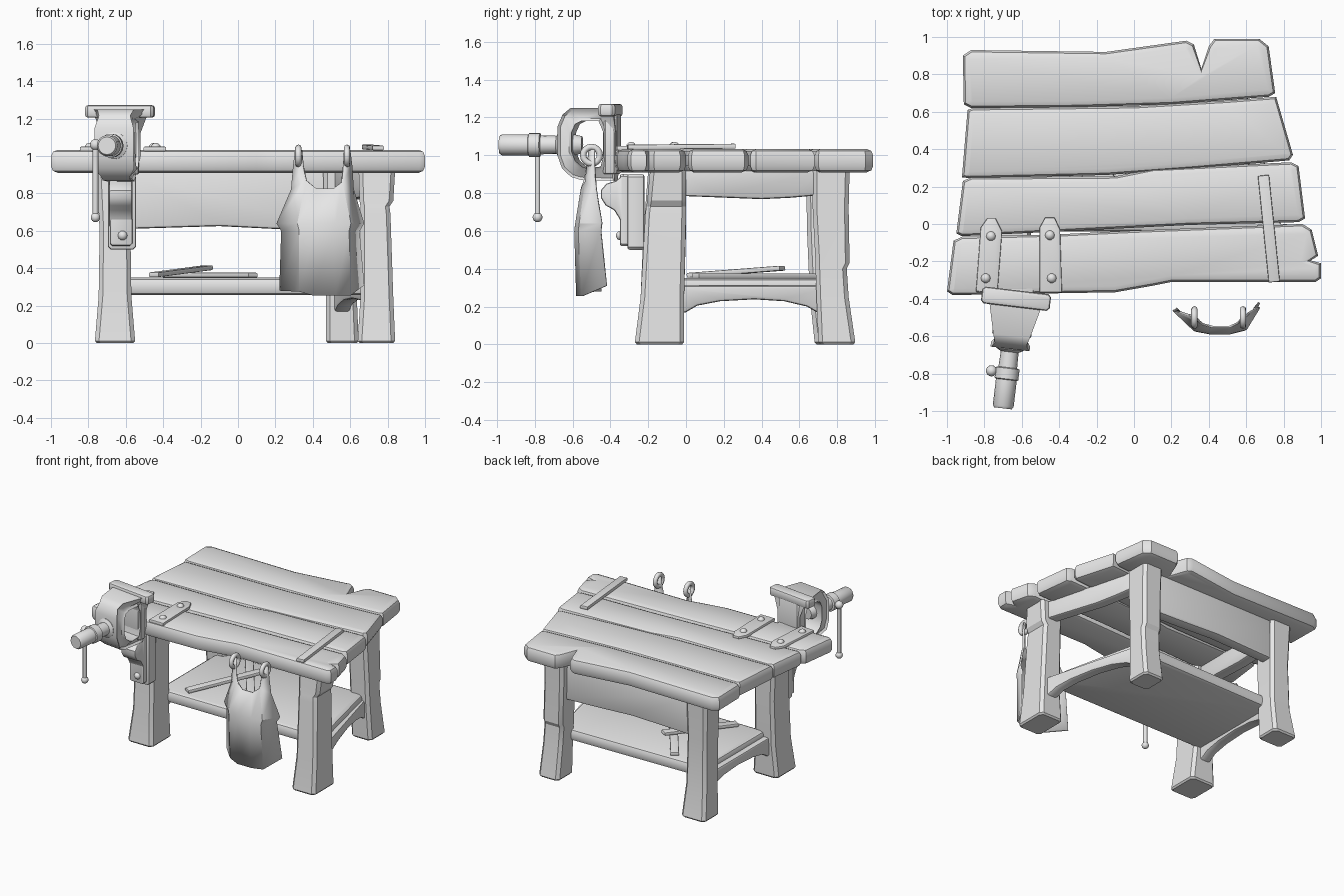
import bpy, bmesh, math
from mathutils import Vector, Matrix

if "Cube" in bpy.data.objects:
    bpy.data.objects.remove(bpy.data.objects["Cube"])

grey = bpy.data.materials.new("plain grey")
grey.diffuse_color = (0.8, 0.8, 0.8, 1)
grey.use_nodes = True
grey.node_tree.nodes["Principled BSDF"].inputs["Base Color"].default_value = grey.diffuse_color


def finish(name, bm, angle=32):
    bmesh.ops.recalc_face_normals(bm, faces=bm.faces)
    me = bpy.data.meshes.new(name)
    bm.to_mesh(me)
    bm.free()
    ob = bpy.data.objects.new(name, me)
    bpy.context.collection.objects.link(ob)
    me.materials.append(grey)
    bpy.ops.object.select_all(action='DESELECT')
    ob.select_set(True)
    bpy.context.view_layer.objects.active = ob
    bpy.ops.object.shade_smooth_by_angle(angle=math.radians(angle))
    return ob


def inset(pts, d):
    """Move a closed outline inwards by d with mitred corners."""
    area = sum(a[0] * b[1] - b[0] * a[1] for a, b in zip(pts, pts[1:] + pts[:1]))
    s = 1 if area > 0 else -1
    out = []
    for i, p in enumerate(pts):
        p = Vector(p)
        e1 = (p - Vector(pts[i - 1])).normalized()
        e2 = (Vector(pts[(i + 1) % len(pts)]) - p).normalized()
        n1, n2 = Vector((-e1.y, e1.x)) * s, Vector((-e2.y, e2.x)) * s
        out.append(p + (n1 + n2) * d / max(0.5, 1 + n1.dot(n2)))
    return out


def loft(name, rings, angle=32):
    bm = bmesh.new()
    vs = [[bm.verts.new(p) for p in r] for r in rings]
    n = len(vs[0])
    for a, b in zip(vs, vs[1:]):
        for i in range(n):
            bm.faces.new((a[i], a[(i + 1) % n], b[(i + 1) % n], b[i]))
    bm.faces.new(vs[0])
    bm.faces.new(vs[-1])
    return finish(name, bm, angle)


AXES = {'z': lambda a, b, h: (a, b, h), 'y': lambda a, b, h: (a, h, b), 'x': lambda a, b, h: (h, a, b)}


def prism(name, pts, h0, h1, b=0.02, axis='z'):
    """Extruded outline with rounded rims."""
    f = AXES[axis]
    steps = [(b, 0), (b * .3, b * .3), (0, b)]
    levels = [(d, h0 + k) for d, k in steps] + [(d, h1 - k) for d, k in reversed(steps)]
    return loft(name, [[f(p[0], p[1], h) for p in inset(pts, d)] for d, h in levels])


def box_pts(x0, x1, y0, y1, c):
    return [(x0 + c, y0), (x1 - c, y0), (x1, y0 + c), (x1, y1 - c),
            (x1 - c, y1), (x0 + c, y1), (x0, y1 - c), (x0, y0 + c)]


def round_bar(name, p, q, profile, n=16):
    """Turned part along p-q; profile is (fraction, radius)."""
    p, q = Vector(p), Vector(q)
    m = (q - p).to_track_quat('Z', 'Y').to_matrix()
    return loft(name, [[p + (q - p) * t + m @ Vector((r * math.cos(a), r * math.sin(a), 0))
                for a in [2 * math.pi * i / n for i in range(n)]] for t, r in profile], 40)


def ball(name, c, r):
    bm = bmesh.new()
    bmesh.ops.create_uvsphere(bm, u_segments=14, v_segments=8, radius=r, matrix=Matrix.Translation(c))
    return finish(name, bm, 60)


def bolt(name, x, y, z, d=(0, 0, 1)):
    p = Vector((x, y, z))
    round_bar(name, p, p + Vector(d) * 0.025, [(0, .026), (.4, .025), (.8, .017), (1, .006)], 10)


# table top planks
planks = [
    [(-.91, .64), (-.915, .90), (-.87, .93), (-.15, .92), (.28, .98), (.32, .96), (.36, .83), (.40, .95),
     (.43, .99), (.67, .99), (.72, .95), (.755, .70), (.72, .68), (.2, .64), (-.3, .625), (-.87, .62)],
    [(-.92, .25), (-.89, .61), (-.86, .62), (0, .63), (.5, .66), (.76, .68), (.85, .37), (.83, .34),
     (.3, .295), (-.15, .262), (-.88, .245)],
    [(-.95, -.05), (-.915, .23), (-.87, .25), (-.1, .255), (.1, .295), (.84, .33), (.88, .31), (.915, .03),
     (.88, .01), (.3, -.005), (-.4, -.04), (-.92, -.065)],
    [(-1, -.36), (-.965, -.09), (-.92, -.068), (-.4, -.055), (0, -.035), (.9, 0), (.95, -.03), (.985, -.17),
     (.945, -.195), (1, -.21), (1, -.29), (.97, -.31), (.2, -.31), (.1, -.33), (-.1, -.365), (-.97, -.38)]]
for i, pts in enumerate(planks):
    prism(f"top_plank_{i + 1}", pts, .91, 1.033, .034)


# legs, as stacked sections (z, x0, x1, y0, y1)
legs = {
    "front_left_leg": [(0, -.765, -.55, -.27, -.02), (.25, -.745, -.57, -.24, -.01), (.6, -.74, -.575, -.225, 0),
                       (.92, -.755, -.57, -.2, 0)],
    "front_right_leg": [(0, .64, .84, -.27, -.01), (.25, .655, .83, -.24, -.01), (.69, .655, .815, -.215, 0),
                        (.73, .655, .81, -.21, 0), (.76, .65, .83, -.205, 0), (.92, .645, .84, -.19, 0)],
    "back_left_leg": [(0, -.765, -.56, .68, .87), (.25, -.745, -.57, .655, .83), (.6, -.74, -.575, .64, .82),
                      (.92, -.75, -.57, .635, .83)],
    "back_right_leg": [(0, .47, .645, .70, .895), (.25, .47, .635, .69, .86), (.40, .465, .63, .685, .85),
                       (.43, .465, .63, .685, .865), (.72, .46, .625, .67, .86), (.92, .455, .625, .67, .865)]}
for name, secs in legs.items():
    z, x0, x1, y0, y1 = secs[0]
    rings = [[(x, y, 0) for x, y in box_pts(x0 + .01, x1 - .01, y0 + .01, y1 - .01, .022)]]
    rings += [[(x, y, max(s[0], .012)) for x, y in box_pts(*s[1:], .022)] for s in secs]
    loft(name, rings, 25)

# back and side rails under the top
prism("back_rail", [(-.60, .61), (-.1, .625), (.2, .61), (.5, .60), (.5, .92), (-.60, .92)], .71, .80, .015, 'y')
rail = [(-.03, .785), (.15, .778), (.4, .768), (.55, .775), (.72, .79), (.72, .92), (-.03, .92)]
arch = [(-.05, .16), (0, .17), (.06, .205), (.18, .228), (.36, .238), (.52, .228), (.64, .20), (.70, .165),
        (.76, .155), (.76, .31), (-.05, .31)]
for side, xf, xb in (("left", -.66, -.66), ("right", .74, .55)):
    for part, pts, w in (("side_rail", rail, .045), ("arched_stretcher", arch, .042)):
        ob = prism(f"{side}_{part}", pts, -w, w, .014, 'x')
        for v in ob.data.vertices:          # slant between the two legs
            v.co.x += xf + (xb - xf) * v.co.y / .72

# shelf and loose sticks
prism("shelf", [(-.66, -.04), (.73, -.04), (.715, .1), (.57, .74), (-.66, .72)], .257, .35, .03)


def stick(name, p, q, w=.06, t=.026):
    p, q = Vector(p), Vector(q)
    d = q - p
    ob = prism(name, [(0, -w / 2), (d.length, -w / 2), (d.length, w / 2), (0, w / 2)], 0, t, .006)
    x = d.normalized()
    y = Vector((0, 0, 1)).cross(x).normalized()
    ob.data.transform(Matrix.Translation(p) @ Matrix((x, y, x.cross(y))).transposed().to_4x4())


stick("shelf_stick_flat", (-.38, .68, .35), (.08, .05, .35))
stick("shelf_stick_leaning", (-.45, .02, .352), (-.16, .51, .39))
stick("top_stick", (.75, -.31, 1.03), (.692, .26, 1.035))

# metal straps with bolts
strap1 = [(-.845, -.36), (-.73, -.37), (-.705, -.04), (-.74, .03), (-.785, .03), (-.82, -.02)]
strap2 = [(-.505, -.365), (-.385, -.365), (-.395, -.03), (-.425, .035), (-.475, .035), (-.505, -.02)]
for i, pts in enumerate((strap1, strap2)):
    prism(f"strap_{i + 1}", pts, 1.025, 1.05, .006)
for i, (x, y) in enumerate([(-.765, -.065), (-.793, -.29), (-.45, -.06), (-.44, -.29)]):
    bolt(f"strap_bolt_{i + 1}", x, y, 1.045)

# vise, built straight and then turned slightly about the jaw
parts = []
outer = [(-.37, 1.25), (-.60, 1.25), (-.645, 1.215), (-.67, 1.15), (-.67, 1.0), (-.645, .93), (-.60, .885),
         (-.55, .87), (-.37, .865), (-.36, 1.0), (-.36, 1.12)]
inner = [(-.45, 1.18), (-.545, 1.18), (-.575, 1.165), (-.595, 1.12), (-.595, 1.02), (-.575, .97), (-.54, .94),
         (-.51, .93), (-.44, .94), (-.425, 1.0), (-.425, 1.12)]
bm = bmesh.new()


def half_width(y, z):
    top = .155 - .075 * min(1, max(0, (-y - .42) / .24))
    return top if z > 1.2 else .105 if z > .9 else .075


loops = []
for s, rim in ((-1, 0), (-1, 1), (1, 1), (1, 0)):
    loops.append([[bm.verts.new((s * (half_width(*p) - (0 if rim else .014)) * 1.0, p[0], p[1]))
                   for p in (inset(o, 0 if rim else (.014 if o is outer else -.014)))] for o in (outer, inner)])
n = len(outer)
for i in range(n):
    j = (i + 1) % n
    for a, b in zip(loops, loops[1:]):
        for k in (0, 1):
            bm.faces.new((a[k][i], a[k][j], b[k][j], b[k][i]))
    for a in (loops[0], loops[-1]):
        bm.faces.new((a[0][i], a[0][j], a[1][j], a[1][i]))
parts.append(finish("vise_frame", bm, 40))
parts.append(prism("vise_jaw", box_pts(-.185, .185, -.445, -.355, .015), 1.205, 1.272, .016))
parts.append(prism("vise_neck", box_pts(-.10, .10, -.43, -.355, .015), .9, 1.22, .012))
parts.append(prism("vise_clamp_pad", box_pts(-.09, .09, -.38, -.30, .012), .93, 1.03, .012))
parts.append(round_bar("vise_screw", (0, -.55, 1.055), (0, -.99, 1.055),
             [(0, .045), (.25, .072), (.28, .072), (.31, .048), (.5, .05), (.51, .064), (.64, .064), (.65, .056),
              (.97, .056), (1, .047)]))
for ob in parts:
    ob.data.transform(Matrix.Translation((-.625, -.35, 0)) @ Matrix.Rotation(math.radians(-6.8), 4, 'Z')
                      @ Matrix.Translation((0, .35, 0)))
round_bar("vise_handle", (-.762, -.785, .67), (-.762, -.785, 1.07), [(0, .015), (1, .015)], 10)
ball("handle_bottom_knob", (-.762, -.785, .672), .026)
ball("handle_top_knob", (-.762, -.785, 1.06), .03)

# vise bracket on the front left leg
prism("bracket_back_plate", box_pts(-.695, -.545, .5, .9, .015), -.31, -.22, .012, 'y')
prism("bracket_plate", box_pts(-.685, -.565, .52, .9, .012), -.35, -.30, .01, 'y')
prism("bracket_hook", [(-.33, .9), (-.37, .865), (-.42, .85), (-.45, .815), (-.45, .775), (-.425, .735),
                       (-.38, .71), (-.355, .67), (-.33, .62)], -.69, -.565, .012, 'x')
bolt("bracket_bolt", -.617, -.345, .575, (0, -1, 0))

# hanging work apron: rows of (x, y, z) columns, straps on the outer columns
rows = [([.225, .33, .40, .52, .60, .67], [-.45, -.56, -.575, -.575, -.55, -.42], [.28, .275, .255, .255, .255, .31]),
        ([.235, .33, .41, .51, .59, .645], [-.465, -.57, -.585, -.585, -.565, -.45], [.60] * 6),
        ([.21, .32, .40, .52, .60, .67], [-.46, -.565, -.58, -.58, -.56, -.445], [.64] * 6),
        ([.287, .365, .42, .51, .555, .615], [-.485, -.535, -.55, -.55, -.53, -.475], [.82, .87, .825, .825, .86, .82]),
        ([.298, .348, 0, 0, .565, .607], [-.485, -.52, 0, 0, -.52, -.485], [.95] * 6),
        ([.308, .340, 0, 0, .570, .597], [-.485, -.51, 0, 0, -.51, -.485], [1.03] * 6)]
bm = bmesh.new()
grid = [[bm.verts.new(p) for p in zip(*r)] for r in rows]
for r in range(5):
    for c in range(5):
        if r < 3 or c in (0, 4):
            a, b = grid[r], grid[r + 1]
            bm.faces.new((a[c], a[c + 1], b[c + 1], b[c]))
bmesh.ops.delete(bm, geom=[v for v in bm.verts if not v.link_faces], context='VERTS')
cloth = finish("hanging_apron", bm, 25)
solid = cloth.modifiers.new("thickness", 'SOLIDIFY')
solid.thickness = .012
solid.offset = 0

# rings at the strap ends
for side, x in (("left", .323), ("right", .583)):
    bpy.ops.mesh.primitive_torus_add(location=(x, -.5, 1.0), rotation=(0, math.pi / 2, 0), major_segments=16,
                                     minor_segments=8, major_radius=.044, minor_radius=.017)
    ring = bpy.context.object
    ring.name = f"{side}_apron_ring"
    ring.data.materials.append(grey)
    bpy.ops.object.shade_smooth_by_angle(angle=math.radians(60))
